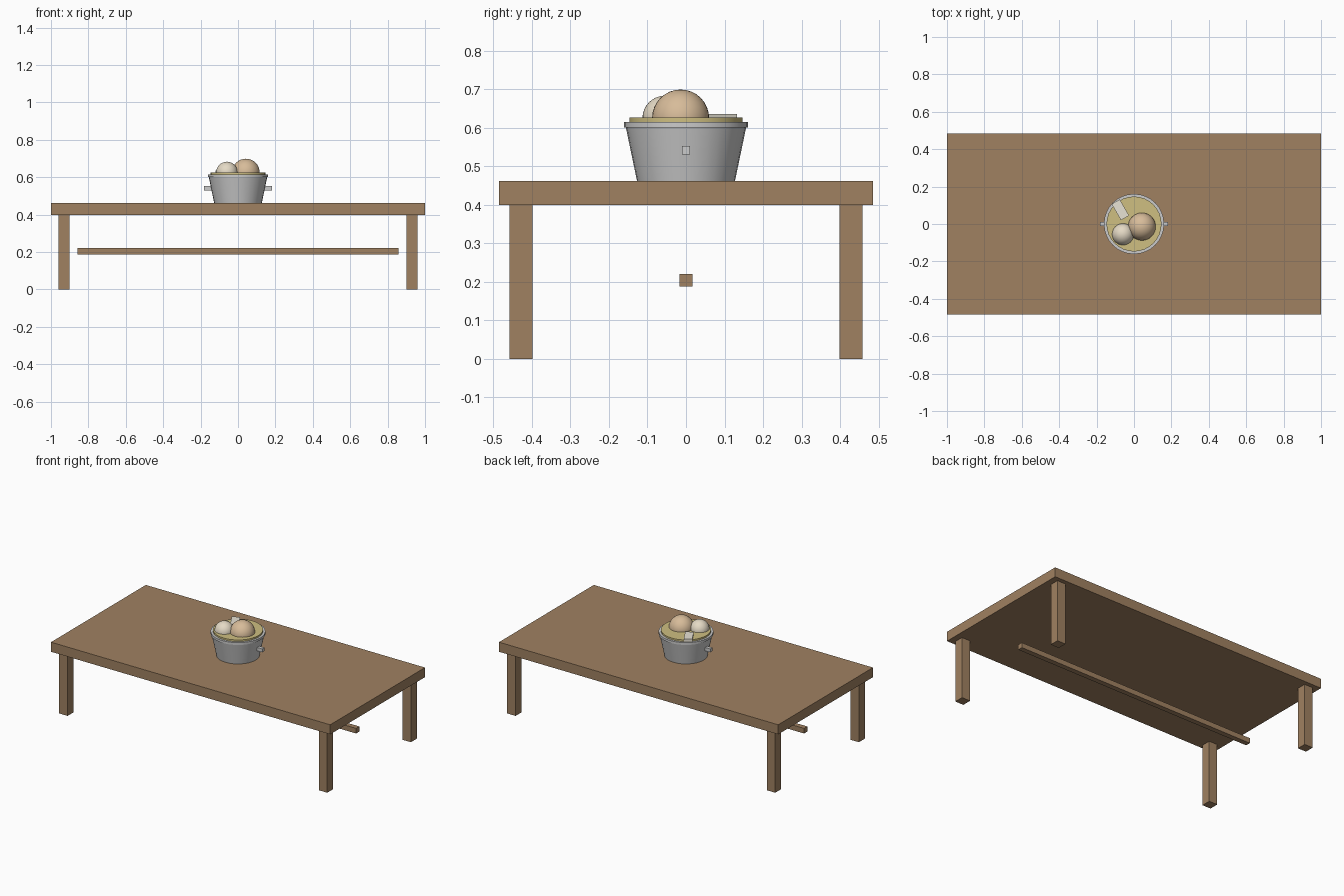
import bpy
from math import radians

if "Cube" in bpy.data.objects:
    bpy.data.objects.remove(bpy.data.objects["Cube"])


def material(name, rgb):
    m = bpy.data.materials.new(name)
    m.diffuse_color = (*rgb, 1)
    m.use_nodes = True
    m.node_tree.nodes["Principled BSDF"].inputs["Base Color"].default_value = m.diffuse_color
    return m


wood = material("wood", (0.35, 0.22, 0.12))
broth = material("broth", (0.62, 0.52, 0.22))
bun = material("bun", (0.68, 0.50, 0.32))
dough = material("dough", (0.78, 0.70, 0.56))
cream = material("cream", (0.80, 0.76, 0.66))


def finish(name, mat, smooth=False):
    o = bpy.context.object
    o.name = name
    if smooth:
        bpy.ops.object.shade_smooth_by_angle(angle=radians(40))
    if mat:
        o.data.materials.append(mat)
    return o


def box(name, centre, size, mat=None, turn=0):
    bpy.ops.mesh.primitive_cube_add(size=1, location=centre, rotation=(0, 0, turn))
    bpy.context.object.scale = size
    bpy.ops.object.transform_apply(location=False, rotation=False, scale=True)
    return finish(name, mat)


def drum(name, r_low, r_high, z_low, z_high, mat=None):
    bpy.ops.mesh.primitive_cone_add(vertices=32, radius1=r_low, radius2=r_high,
                                    depth=z_high - z_low,
                                    location=(0, 0, (z_low + z_high) / 2))
    return finish(name, mat, True)


def ball(name, centre, r, mat):
    bpy.ops.mesh.primitive_uv_sphere_add(segments=32, ring_count=16, radius=r, location=centre)
    return finish(name, mat, True)


# Table
box("tabletop", (0, 0, 0.43), (2, 0.97, 0.062), wood)
for sx, side in ((-1, "left"), (1, "right")):
    for sy, end in ((-1, "front"), (1, "back")):
        box(f"{end}_{side}_leg", (sx * 0.93, sy * 0.428, 0.2), (0.06, 0.06, 0.4), wood)
box("stretcher", (0, 0, 0.204), (1.715, 0.033, 0.033), wood)

# Pot with rim and side handles
drum("pot", 0.127, 0.157, 0.461, 0.605)
drum("pot_rim", 0.161, 0.161, 0.6, 0.615)
for sx, side in ((-1, "left"), (1, "right")):
    box(f"{side}_handle", (sx * 0.16, 0, 0.541), (0.043, 0.022, 0.022))

# Food
drum("broth_surface", 0.147, 0.147, 0.605, 0.626, broth)
ball("large_ball", (0.042, -0.014, 0.625), 0.074, bun)
ball("small_ball", (-0.059, -0.055, 0.625), 0.058, dough)
box("slice", (-0.073, 0.076, 0.626), (0.10, 0.05, 0.02), cream, radians(120))
